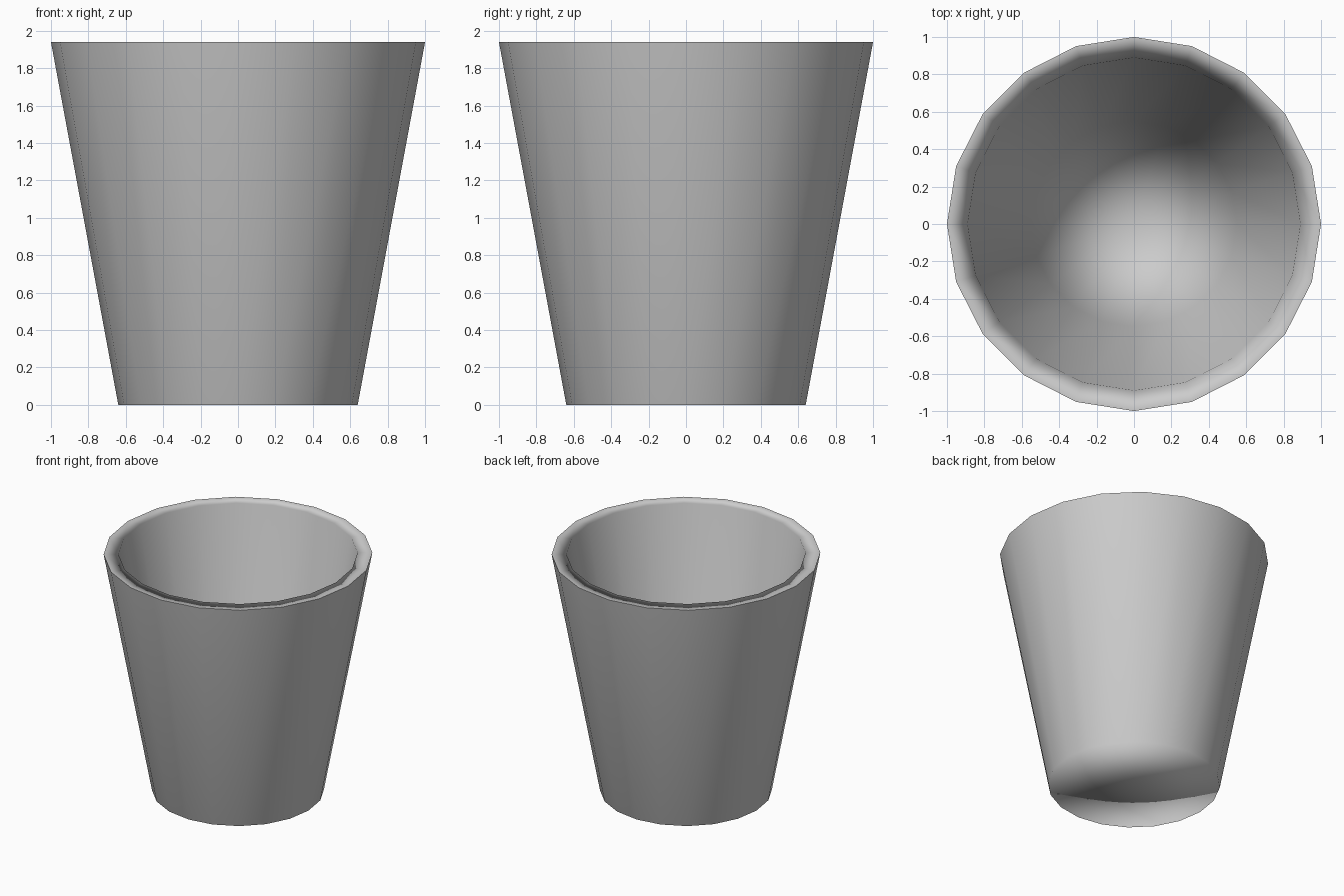
import bpy, bmesh, math

if "Cube" in bpy.data.objects:
    bpy.data.objects.remove(bpy.data.objects["Cube"])

SIDES = 20
# (radius, height) from the underside, up the outer wall, over the rim, down to the inner floor
PROFILE = [(0.64, 0.0), (1.0, 1.94), (0.89, 1.94), (0.55, 0.11)]

bm = bmesh.new()


def ring(radius, z):
    return [bm.verts.new((radius * math.cos(2 * math.pi * i / SIDES),
                          radius * math.sin(2 * math.pi * i / SIDES), z))
            for i in range(SIDES)]


def fan(loop):
    centre = bm.verts.new((0, 0, loop[0].co.z))
    for i in range(SIDES):
        bm.faces.new((loop[i], loop[(i + 1) % SIDES], centre))


rings = [ring(r, z) for r, z in PROFILE]

# Outer wall, flat rim and inner wall
for a, b in zip(rings, rings[1:]):
    for i in range(SIDES):
        j = (i + 1) % SIDES
        bm.faces.new((a[i], a[j], b[j], b[i]))

# Underside and inner floor
fan(rings[0])
fan(rings[-1])
bmesh.ops.recalc_face_normals(bm, faces=bm.faces[:])

# Smooth all over, except for a crisp outer lip
for f in bm.faces:
    f.smooth = True
for i in range(SIDES):
    bm.edges.get((rings[1][i], rings[1][(i + 1) % SIDES])).smooth = False

mesh = bpy.data.meshes.new("tapered_cup")
bm.to_mesh(mesh)
bm.free()
cup = bpy.data.objects.new("tapered_cup", mesh)
bpy.context.collection.objects.link(cup)

# Area-weighted normals keep the walls evenly shaded
weighted = cup.modifiers.new("weighted_normals", 'WEIGHTED_NORMAL')
weighted.mode = 'FACE_AREA'
weighted.keep_sharp = True

# Mid grey
grey = bpy.data.materials.new("mid_grey")
grey.diffuse_color = (0.66, 0.66, 0.66, 1)
grey.use_nodes = True
grey.node_tree.nodes["Principled BSDF"].inputs["Base Color"].default_value = grey.diffuse_color
mesh.materials.append(grey)
